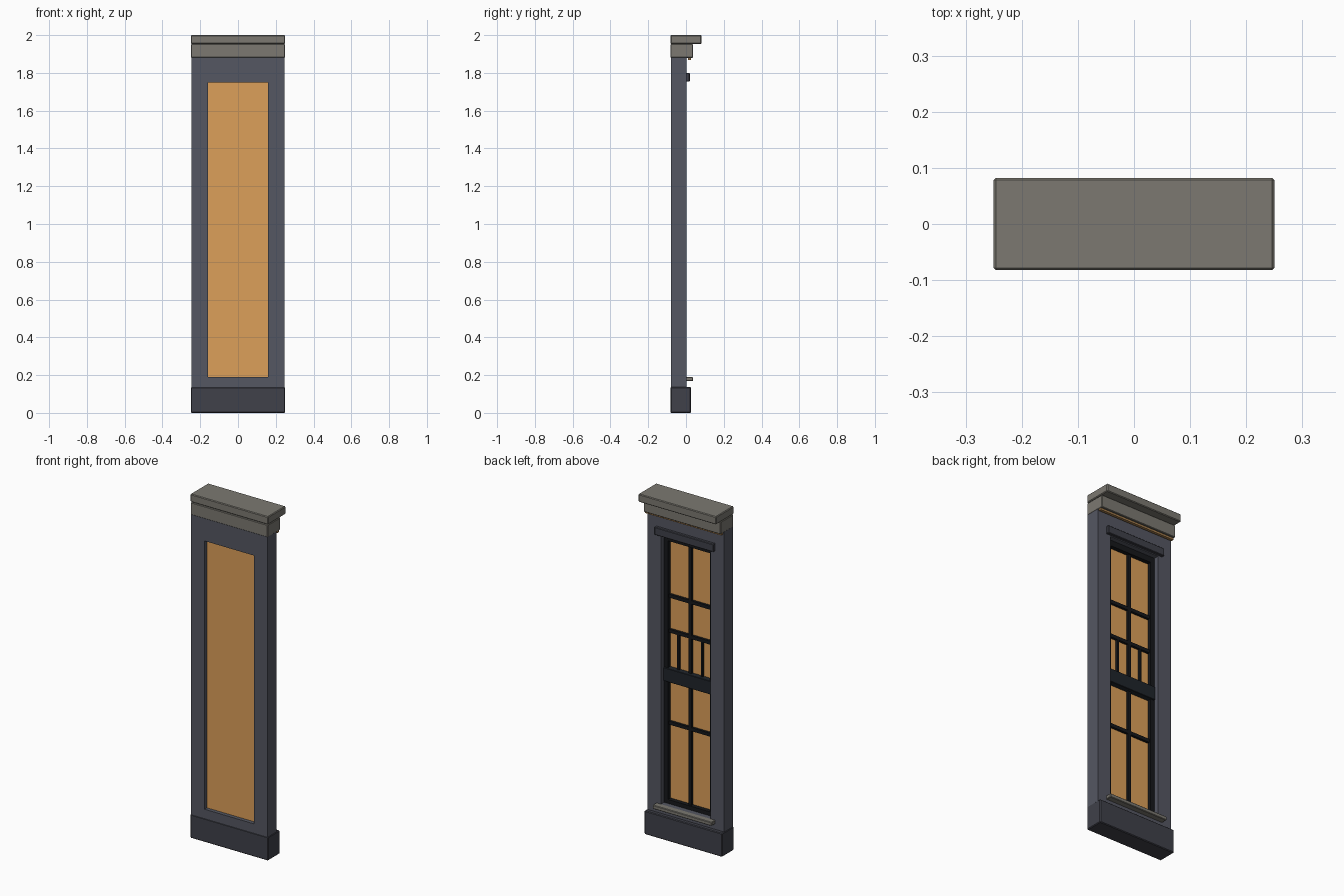
import bpy, bmesh

if "Cube" in bpy.data.objects:
    bpy.data.objects.remove(bpy.data.objects["Cube"])


def material(name, rgb):
    m = bpy.data.materials.new(name)
    m.diffuse_color = (*rgb, 1)
    m.use_nodes = True
    m.node_tree.nodes["Principled BSDF"].inputs["Base Color"].default_value = m.diffuse_color
    return m


WALL = material("slate_wall", (0.09, 0.095, 0.122))
BASE = material("dark_base", (0.05, 0.052, 0.067))
STONE = material("grey_stone", (0.20, 0.19, 0.165))
GLASS = material("amber_glass", (0.72, 0.35, 0.10))
SASH = material("black_sash", (0.008, 0.009, 0.011))
RAIL = material("dark_rail", (0.014, 0.018, 0.024))
BRONZE = material("bronze", (0.40, 0.22, 0.08))


def finish(name, bm, mat, bevel=0):
    bmesh.ops.recalc_face_normals(bm, faces=bm.faces)
    me = bpy.data.meshes.new(name)
    bm.to_mesh(me)
    bm.free()
    me.materials.append(mat)
    ob = bpy.data.objects.new(name, me)
    bpy.context.collection.objects.link(ob)
    if bevel:
        mod = ob.modifiers.new("edge_bevel", "BEVEL")
        mod.width, mod.segments = bevel, 1
    return ob


def box(name, x, y, z, mat, bevel=0):
    """Box from (min, max) ranges on each axis."""
    bm = bmesh.new()
    bmesh.ops.create_cube(bm, size=1)
    for v in bm.verts:
        v.co = [(r[0] + r[1]) / 2 + c * (r[1] - r[0]) for r, c in zip((x, y, z), v.co)]
    return finish(name, bm, mat, bevel)


def frame(name, outer, inner, y, mat):
    """Rectangular ring; outer and inner are (half width, z min, z max)."""
    bm = bmesh.new()
    rings = []
    for (w, z0, z1), yy in ((outer, y[0]), (inner, y[0]), (inner, y[1]), (outer, y[1])):
        rings.append([bm.verts.new((px, yy, pz)) for px, pz in ((-w, z0), (w, z0), (w, z1), (-w, z1))])
    for k in range(4):
        a, b = rings[k], rings[(k + 1) % 4]
        for i in range(4):
            j = (i + 1) % 4
            bm.faces.new((a[i], a[j], b[j], b[i]))
    return finish(name, bm, mat)


# Wall panel with window opening
frame("wall_panel", (0.247, 0.13, 1.885), (0.16, 0.19, 1.75), (-0.08, 0.003), WALL)

# Base and stepped cornice
box("plinth", (-0.25, 0.25), (-0.082, 0.026), (0, 0.137), BASE, 0.004)
box("cornice_lower", (-0.248, 0.248), (-0.082, 0.037), (1.88, 1.952), STONE, 0.003)
box("cornice_top", (-0.25, 0.25), (-0.082, 0.082), (1.954, 2.0), STONE, 0.004)
box("cornice_trim", (-0.245, 0.245), (0.010, 0.026), (1.869, 1.881), BRONZE)

# Lintel and sill on the detailed side
box("lintel", (-0.19, 0.19), (-0.005, 0.020), (1.755, 1.80), BASE, 0.003)
box("sill", (-0.19, 0.19), (0.0, 0.037), (0.168, 0.19), STONE, 0.003)

# Glass and sash frame
box("glass_pane", (-0.16, 0.16), (-0.058, -0.05), (0.19, 1.75), GLASS)
frame("sash_frame", (0.16, 0.19, 1.75), (0.135, 0.213, 1.717), (-0.052, -0.026), SASH)
box("meeting_rail", (-0.158, 0.158), (-0.052, -0.018), (0.90, 0.978), RAIL, 0.002)

# Glazing bars
BAR_Y = (-0.052, -0.036)
box("centre_bar", (-0.01, 0.01), BAR_Y, (0.20, 1.73), SASH)
for i, z in enumerate((0.655, 1.19, 1.393)):
    box(f"cross_bar_{i + 1}", (-0.14, 0.14), BAR_Y, (z - 0.01, z + 0.01), SASH)
for side in (-1, 1):
    box("short_bar", (side * 0.076 - 0.006, side * 0.076 + 0.006), BAR_Y, (0.97, 1.19), SASH)
